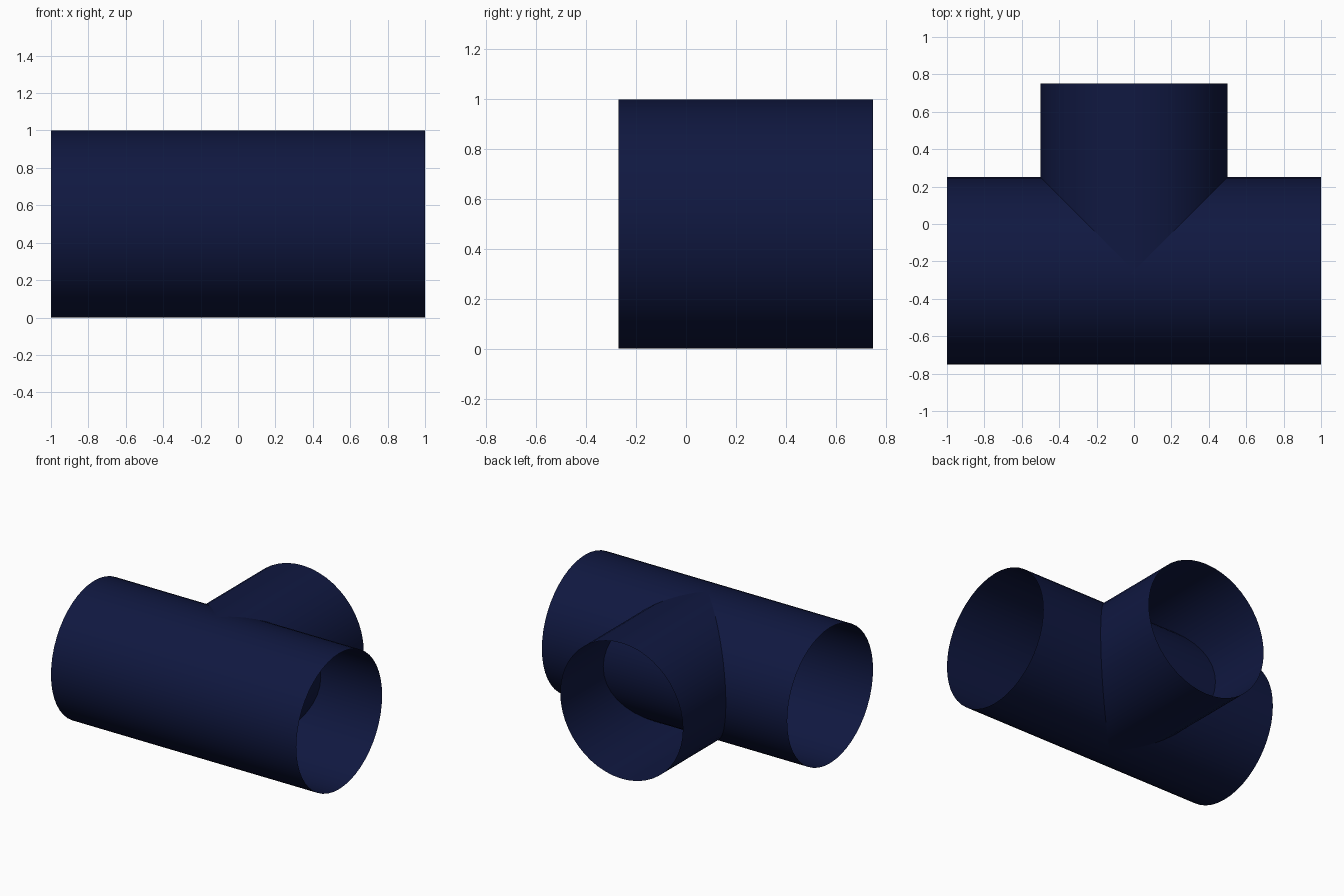
import bpy, bmesh, math
from mathutils import Vector

if "Cube" in bpy.data.objects:
    bpy.data.objects.remove(bpy.data.objects["Cube"])

SEGMENTS = 48
RADIUS = 0.5

navy = bpy.data.materials.new("navy")
navy.diffuse_color = (0.005, 0.009, 0.052, 1.0)
navy.use_nodes = True
navy.node_tree.nodes["Principled BSDF"].inputs["Base Color"].default_value = navy.diffuse_color


def open_tube(name, start, end, side):
    """Thin open-ended tube between two points; side is horizontal, across the axis."""
    start, end, side = Vector(start), Vector(end), Vector(side)
    up = Vector((0, 0, 1))
    bm = bmesh.new()
    rings = []
    for centre in (start, end):
        ring = []
        for i in range(SEGMENTS):
            a = 2 * math.pi * i / SEGMENTS
            offset = side * math.cos(a) + up * math.sin(a)
            ring.append(bm.verts.new(centre + offset * RADIUS))
        rings.append(ring)
    for i in range(SEGMENTS):
        j = (i + 1) % SEGMENTS
        face = bm.faces.new((rings[0][i], rings[0][j], rings[1][j], rings[1][i]))
        face.smooth = True
    # make the walls face outward
    bm.normal_update()
    mid = (start + end) / 2
    face = next(iter(bm.faces))
    if face.normal.dot(face.calc_center_median() - mid) < 0:
        bmesh.ops.reverse_faces(bm, faces=bm.faces[:])
    mesh = bpy.data.meshes.new(name)
    bm.to_mesh(mesh)
    bm.free()
    mesh.materials.append(navy)
    obj = bpy.data.objects.new(name, mesh)
    bpy.context.collection.objects.link(obj)
    return obj


# straight run of the tee
open_tube("main_pipe", (-1, -0.25, 0.5), (1, -0.25, 0.5), (0, 1, 0))

# side outlet, reaching to the middle of the main pipe
open_tube("branch_pipe", (0, -0.27, 0.5), (0, 0.75, 0.5), (1, 0, 0))
